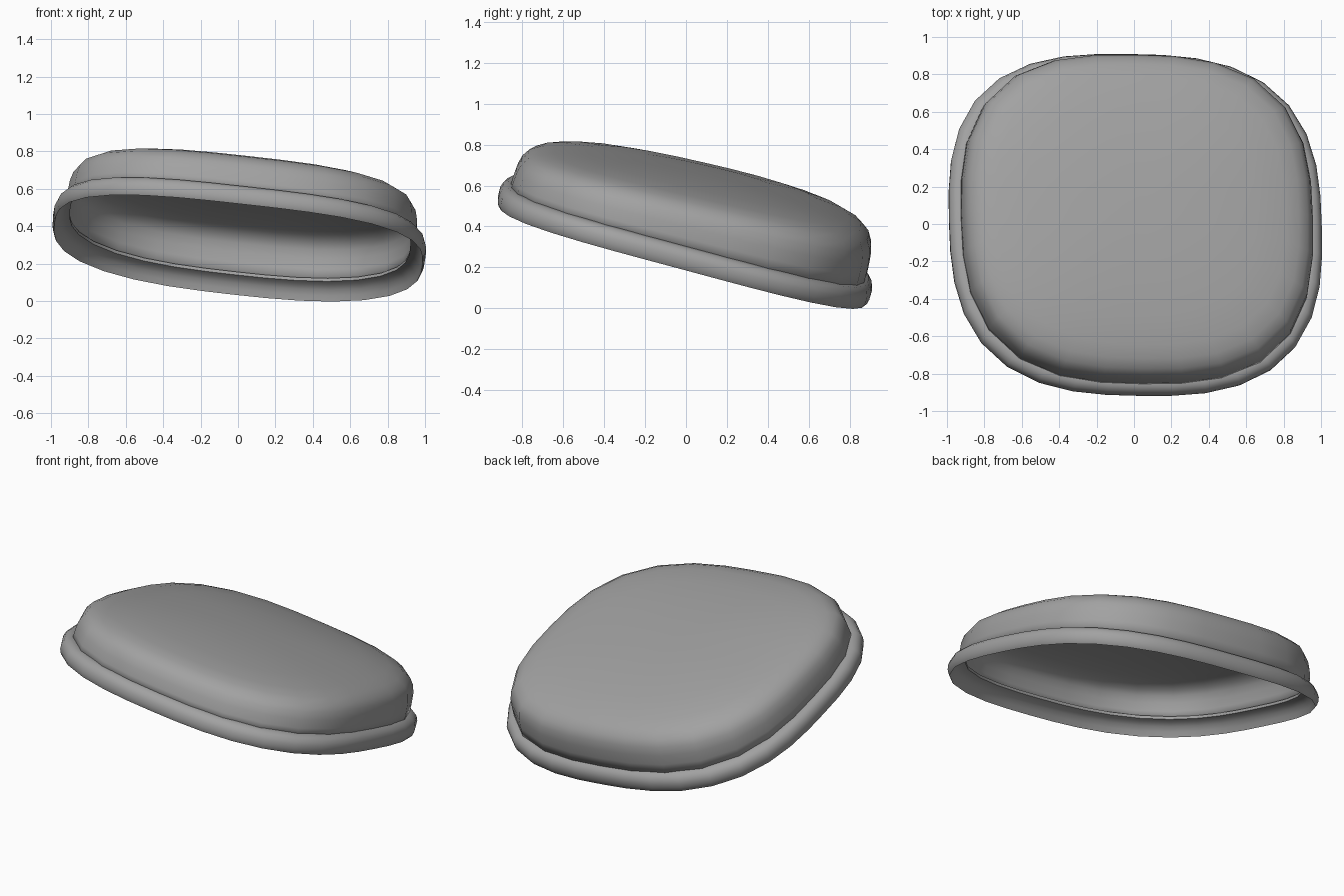
import bpy
from math import cos, sin, pi
from mathutils import Vector

cube = bpy.data.objects.get("Cube")
if cube:
    bpy.data.objects.remove(cube, do_unlink=True)

grey = bpy.data.materials.new("mid_grey")
grey.use_nodes = True
colour = (0.36, 0.36, 0.36, 1)
grey.diffuse_color = colour
bsdf = next(n for n in grey.node_tree.nodes if n.type == 'BSDF_PRINCIPLED')
bsdf.inputs["Base Color"].default_value = colour

# The whole cap leans towards the back and its left
TILT = Vector((0, 0, 1)).rotation_difference(Vector((0.115, 0.272, 1)))
CENTRE = Vector((0, 0, 0.284))


def outline(t, rx, ry):
    """Point on a rounded square (superellipse) at polar angle t."""
    c, s = cos(t), sin(t)
    r = (abs(c) ** 2.8 + abs(s) ** 2.8) ** (-1 / 2.8)
    return rx * r * c, ry * r * s


def place(x, y, h):
    """Put a point on the tilted, slightly skewed and saddle-shaped base."""
    saddle = 0.014 * (x * x - y * y)
    return CENTRE + TILT @ Vector((x - 0.012 * y, y - 0.014, h + saddle))


def make(name, verts, faces):
    mesh = bpy.data.meshes.new(name)
    mesh.from_pydata(verts, [], faces)
    mesh.materials.append(grey)
    obj = bpy.data.objects.new(name, mesh)
    bpy.context.collection.objects.link(obj)
    bpy.ops.object.select_all(action='DESELECT')
    obj.select_set(True)
    bpy.context.view_layer.objects.active = obj
    bpy.ops.object.shade_smooth_by_angle(angle=0.9)
    return obj


def ring_faces(a, b, n):
    return [(a * n + i, a * n + (i + 1) % n, b * n + (i + 1) % n, b * n + i)
            for i in range(n)]


# Domed cover: (fraction of the outline, height), slightly taller at the back
profile = [(1, 0.09), (0.998, 0.15), (0.993, 0.205), (0.98, 0.252), (0.953, 0.29),
           (0.9, 0.32), (0.82, 0.342), (0.65, 0.366), (0.4, 0.384), (0.18, 0.391)]
n = 28
verts, faces = [], []
for s, h in profile:
    for i in range(n):
        x, y = outline(2 * pi * i / n, 0.945 * s, 0.898 * s)
        verts.append(place(x, y, h * (1 + 0.1 * y) if h > 0.1 else h))
for k in range(len(profile) - 1):
    faces += ring_faces(k, k + 1, n)
verts.append(place(0, 0, 0.392))
last = (len(profile) - 1) * n
faces += [(last + i, last + (i + 1) % n, len(verts) - 1) for i in range(n)]
cover = make("domed_cover", verts, faces)
shell = cover.modifiers.new("shell", 'SOLIDIFY')
shell.thickness = 0.02
shell.offset = -1

# Rolled rim: closed section of (inset from the outer edge, height)
section = [(0.087, 0.088), (0.085, 0.106), (0.06, 0.111), (0.03, 0.104), (0.01, 0.085),
           (0, 0.058), (0.001, 0.03), (0.006, 0.01), (0.012, 0), (0.022, 0.03),
           (0.037, 0.058), (0.06, 0.078)]
n = 36
verts, faces = [], []
for inset, h in section:
    for i in range(n):
        x, y = outline(2 * pi * i / n, 1.002 - inset, 0.943 - inset)
        verts.append(place(x, y, h))
for k in range(len(section)):
    faces += [f[::-1] for f in ring_faces(k, (k + 1) % len(section), n)]
make("rolled_rim", verts, faces)
